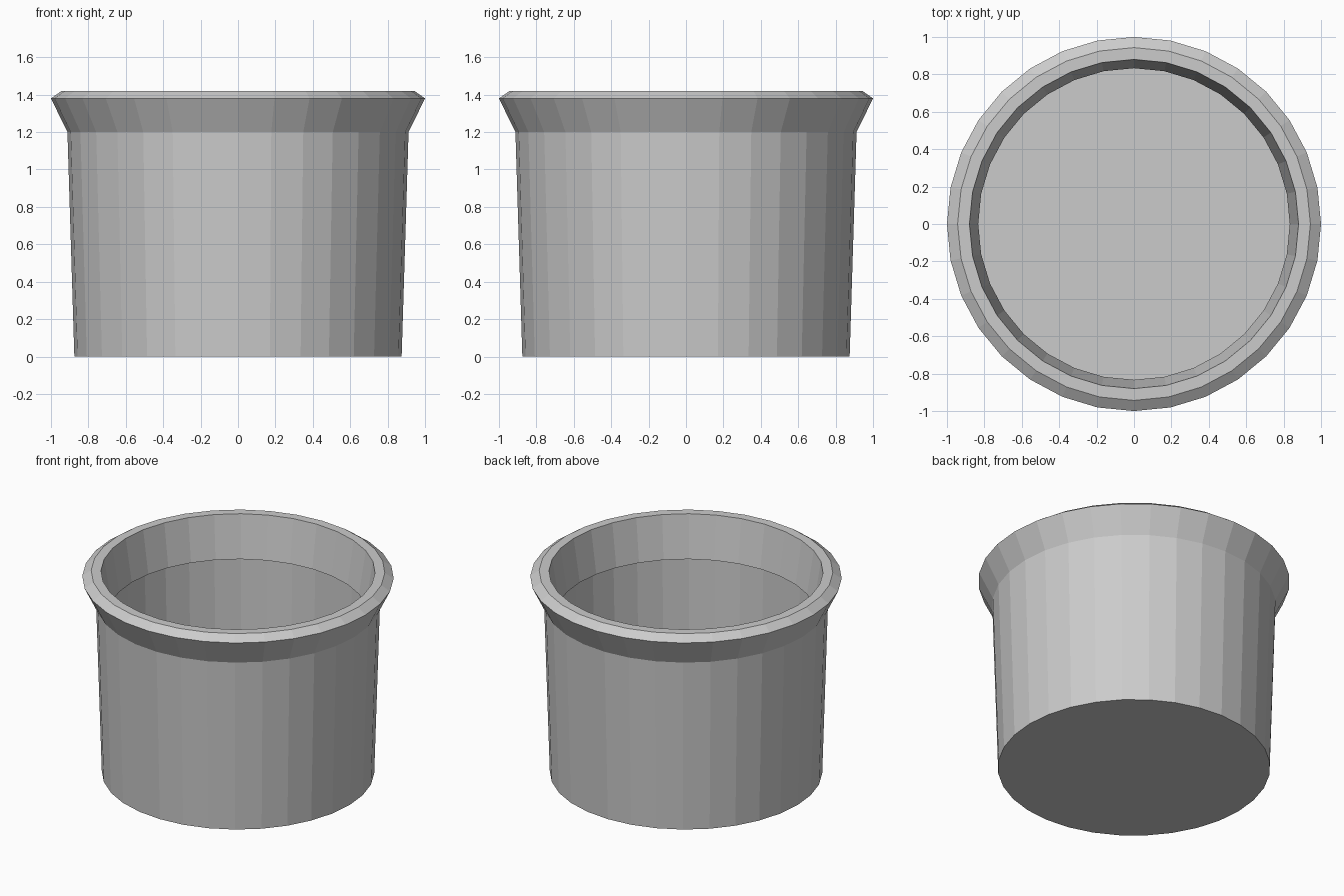
import bpy, bmesh
from math import cos, sin, tau

if "Cube" in bpy.data.objects:
    bpy.data.objects.remove(bpy.data.objects["Cube"])

SIDES = 32


def lathe(name, profile):
    """Revolve (radius, z) points around z and cap both ends."""
    bm = bmesh.new()
    rings = [[bm.verts.new((r * cos(tau * i / SIDES), r * sin(tau * i / SIDES), z))
              for i in range(SIDES)] for r, z in profile]
    for a, b in zip(rings, rings[1:]):
        for i in range(SIDES):
            j = (i + 1) % SIDES
            bm.faces.new((a[i], a[j], b[j], b[i]))
    bm.faces.new(rings[0][::-1])
    bm.faces.new(rings[-1])
    bmesh.ops.recalc_face_normals(bm, faces=bm.faces)
    mesh = bpy.data.meshes.new(name)
    bm.to_mesh(mesh)
    bm.free()
    obj = bpy.data.objects.new(name, mesh)
    bpy.context.collection.objects.link(obj)
    return obj


# Tapered pot: outer wall, flared lip, inner lip, recessed inner wall, floor
lathe("pot", [
    (0.875, 0.0), (0.912, 1.2),
    (1.0, 1.38), (0.943, 1.42), (0.88, 1.42),
    (0.833, 1.12), (0.866, 1.12),
    (0.833, 0.04),
])
